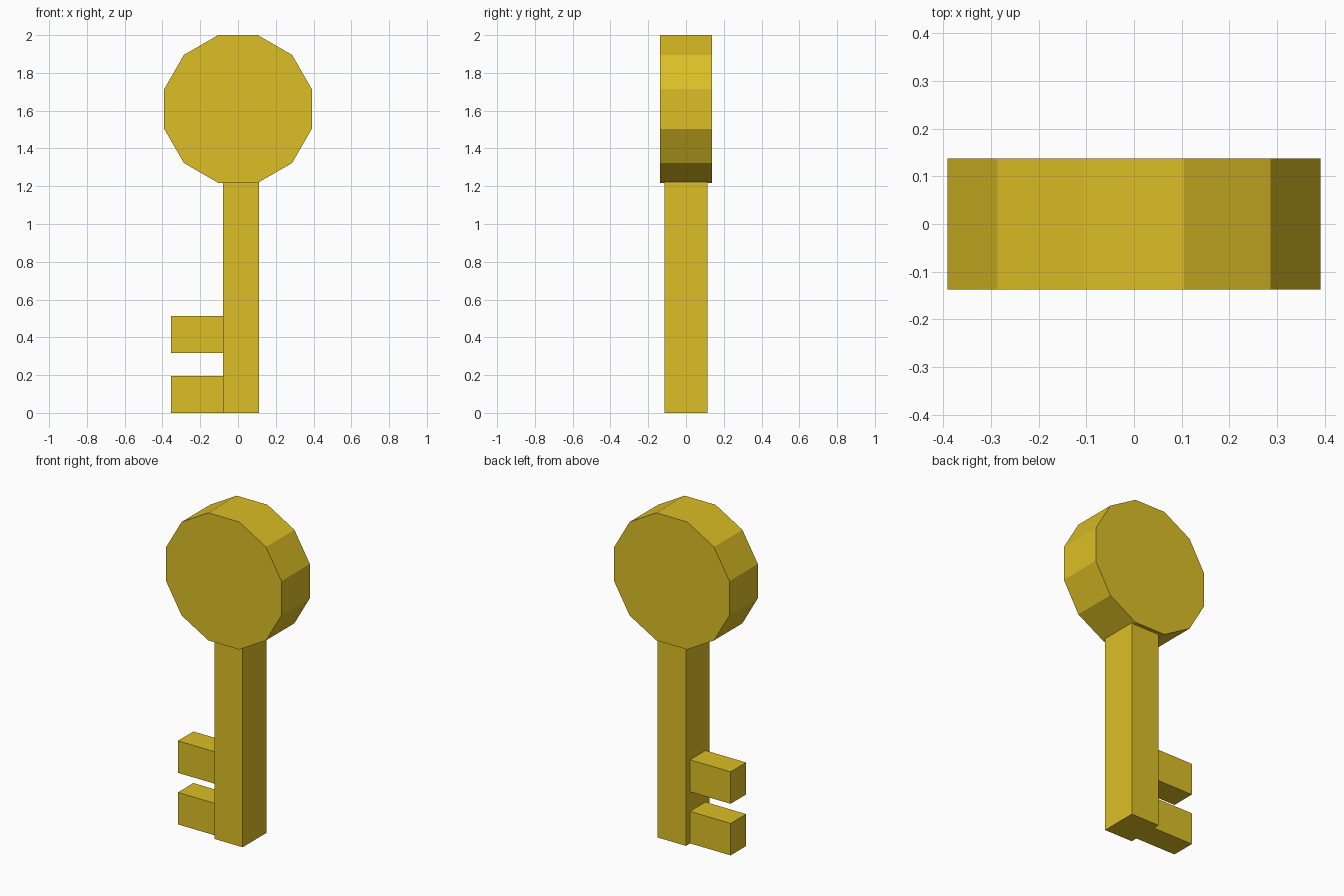
import bpy, math

if "Cube" in bpy.data.objects:
    bpy.data.objects.remove(bpy.data.objects["Cube"])

gold = bpy.data.materials.new("gold")
gold.diffuse_color = (0.72, 0.52, 0.019, 1)
gold.use_nodes = True
gold.node_tree.nodes["Principled BSDF"].inputs["Base Color"].default_value = gold.diffuse_color


def box(name, x, y, z):
    """Box from (min, max) ranges on each axis."""
    bpy.ops.mesh.primitive_cube_add(size=1, location=[sum(r) / 2 for r in (x, y, z)])
    ob = bpy.context.object
    ob.name = name
    ob.scale = [r[1] - r[0] for r in (x, y, z)]
    bpy.ops.object.transform_apply(location=False, rotation=False, scale=True)
    ob.data.materials.append(gold)
    return ob


# Twelve-sided head, flat side up
apothem = 0.391
bpy.ops.mesh.primitive_cylinder_add(
    vertices=12, radius=apothem / math.cos(math.pi / 12), depth=0.275,
    location=(0, 0, 2 - apothem))
head = bpy.context.object
head.name = "head"
for v in head.data.vertices:
    x, y, z = v.co
    a = math.pi / 12
    u, w = x * math.cos(a) - y * math.sin(a), x * math.sin(a) + y * math.cos(a)
    v.co = (u, -z, w)
head.data.materials.append(gold)

# Shaft
box("shaft", (-0.08, 0.112), (-0.115, 0.115), (0, 1.222))

# Two teeth on the left
for name, z in (("lower_tooth", (0, 0.196)), ("upper_tooth", (0.316, 0.512))):
    box(name, (-0.355, -0.08), (-0.075, 0.075), z)
